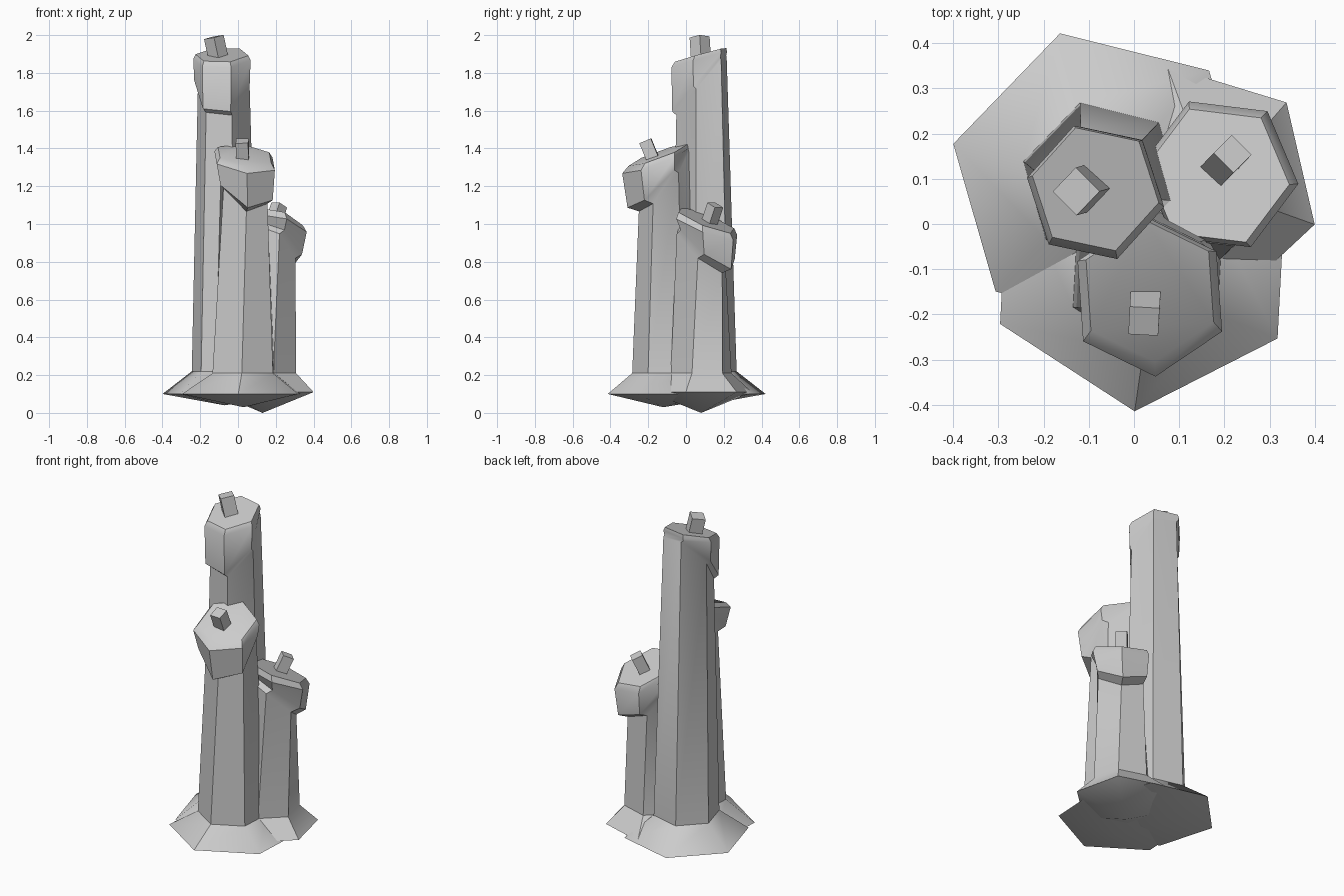
import bpy, bmesh
from math import cos, sin, radians
from mathutils import Vector

cube = bpy.data.objects.get("Cube")
if cube:
    bpy.data.objects.remove(cube, do_unlink=True)

wax = bpy.data.materials.new("grey_wax")
wax.use_nodes = True
GREY = (0.6, 0.6, 0.6, 1)
wax.diffuse_color = GREY
wax.node_tree.nodes["Principled BSDF"].inputs["Base Color"].default_value = GREY


def finish(bm, name):
    bmesh.ops.recalc_face_normals(bm, faces=bm.faces)
    mesh = bpy.data.meshes.new(name)
    bm.to_mesh(mesh)
    bm.free()
    mesh.materials.append(wax)
    ob = bpy.data.objects.new(name, mesh)
    bpy.context.collection.objects.link(ob)
    bpy.ops.object.select_all(action="DESELECT")
    ob.select_set(True)
    bpy.context.view_layer.objects.active = ob
    bpy.ops.object.shade_smooth_by_angle(angle=radians(40))


def loft(bm, loops):
    for a, b in zip(loops, loops[1:]):
        n = len(a)
        for i in range(n):
            j = (i + 1) % n
            bm.faces.new((a[i], a[j], b[j], b[i]))


def candle(name, foot, high_side, rings):
    """Hexagonal candle; each ring is x, y, z, radius, turn, tilt toward high_side."""
    bm = bmesh.new()
    loops = []
    for x, y, z, r, turn, tilt in rings:
        angles = [turn + 60 * i for i in range(6)]
        loops.append([bm.verts.new((x + r * cos(radians(a)), y + r * sin(radians(a)),
                                    z + tilt * cos(radians(a - high_side))))
                      for a in angles])
    loft(bm, loops)
    # Pointed underside and sloping top
    tip = bm.verts.new(foot)
    first = loops[0]
    for i in range(6):
        bm.faces.new((first[i], tip, first[(i + 1) % 6]))
    bm.faces.new(loops[-1])
    finish(bm, name)


def wick(name, bottom, top, size, turn):
    """Square wick leaning from bottom to top."""
    bm = bmesh.new()
    bottom, top = Vector(bottom), Vector(top)
    axis = (top - bottom).normalized()
    side = Vector((cos(radians(turn)), sin(radians(turn)), 0))
    side = (side - axis * side.dot(axis)).normalized() * size / 2
    other = axis.cross(side)
    loops = [[bm.verts.new(c + side * s + other * t)
              for s, t in ((-1, -1), (1, -1), (1, 1), (-1, 1))] for c in (bottom, top)]
    loft(bm, loops)
    for loop in loops:
        bm.faces.new(loop)
    finish(bm, name)


# Rings run: pooled base, foot of shaft, neck, drip bottom, drip top, rim
candle("tall_candle", (-0.07, 0.09, 0.04), 83, [
    (-0.07, 0.095, 0.10, 0.34, 46, 0),
    (-0.07, 0.095, 0.22, 0.18, 46, 0),
    (-0.075, 0.082, 1.73, 0.14, 48, 0.17),
    (-0.085, 0.07, 1.745, 0.15, 48, 0.165),
    (-0.085, 0.07, 1.87, 0.155, 48, 0.045),
    (-0.085, 0.077, 1.895, 0.143, 48, 0.04)])
candle("middle_candle", (0.03, -0.12, 0.03), 110, [
    (0.02, -0.06, 0.10, 0.355, 27, 0),
    (0.03, -0.10, 0.21, 0.185, 27, 0),
    (0.035, -0.115, 1.23, 0.135, 34, 0.17),
    (0.04, -0.15, 1.245, 0.16, 34, 0.165),
    (0.035, -0.16, 1.335, 0.178, 34, 0.07),
    (0.035, -0.148, 1.365, 0.157, 34, 0.06)])
candle("short_candle", (0.13, 0.08, 0), 240, [
    (0.135, 0.08, 0.11, 0.277, 43, 0),
    (0.15, 0.08, 0.21, 0.165, 43, 0),
    (0.165, 0.08, 0.87, 0.14, 53, 0.13),
    (0.185, 0.115, 0.89, 0.155, 53, 0.13),
    (0.19, 0.11, 0.985, 0.175, 53, 0.07),
    (0.185, 0.107, 1.02, 0.16, 53, 0.07)])

wick("tall_wick", (-0.10, 0.08, 1.86), (-0.128, 0.072, 1.99), 0.075, 45)
wick("middle_wick", (0.025, -0.17, 1.33), (0.022, -0.215, 1.44), 0.066, -3)
wick("short_wick", (0.18, 0.115, 0.98), (0.218, 0.155, 1.10), 0.062, 45)
